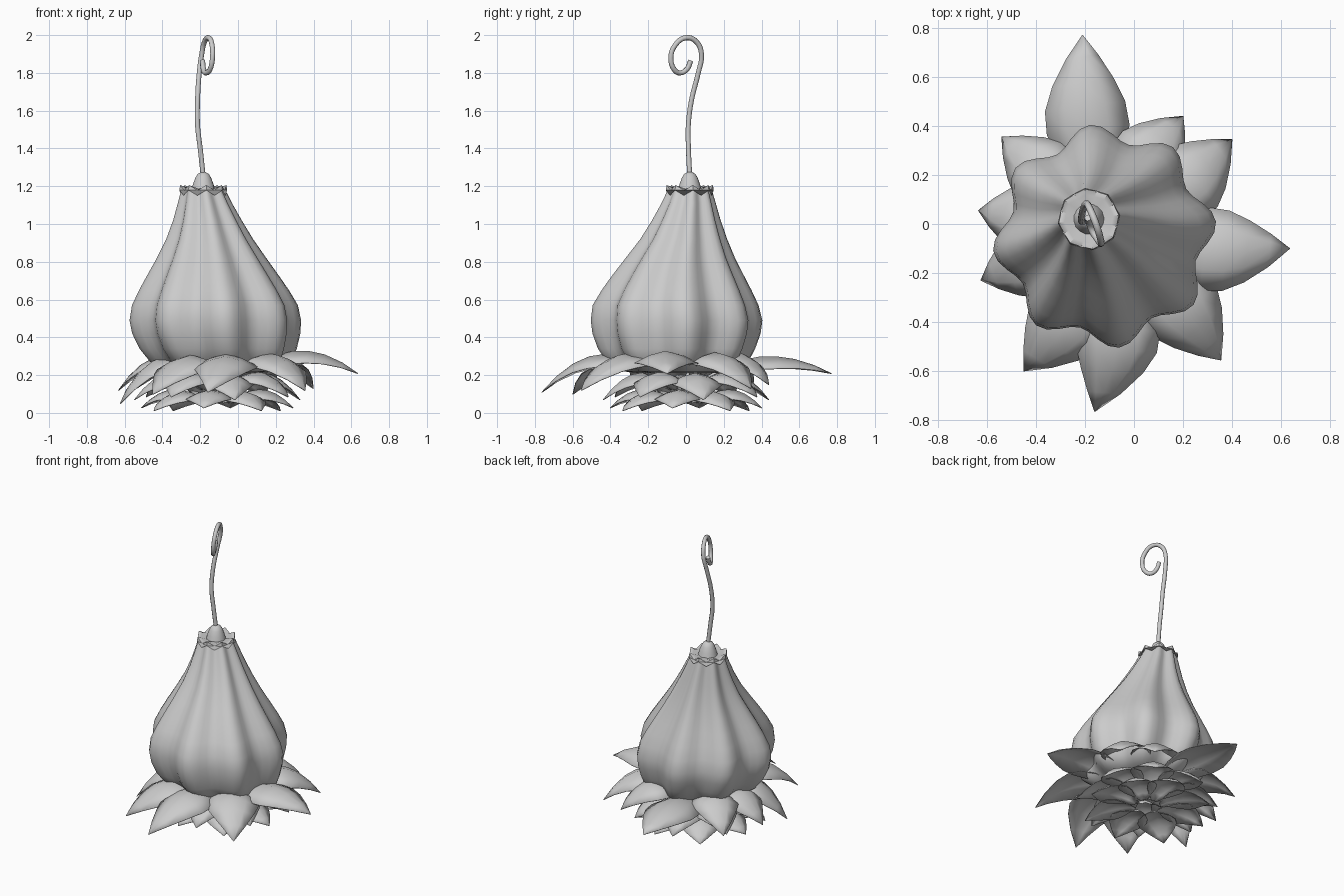
import bpy, math
from math import sin, cos, pi
from mathutils import Vector

if "Cube" in bpy.data.objects:
    bpy.data.objects.remove(bpy.data.objects["Cube"])


def make_mesh(name, verts, faces, angle=40):
    me = bpy.data.meshes.new(name)
    me.from_pydata([tuple(v) for v in verts], [], faces)
    me.update()
    ob = bpy.data.objects.new(name, me)
    bpy.context.collection.objects.link(ob)
    bpy.context.view_layer.objects.active = ob
    ob.select_set(True)
    bpy.ops.object.shade_smooth_by_angle(angle=math.radians(angle))
    ob.select_set(False)
    return ob


def loft(name, rings, seg, shape, angle=40):
    """rings: (z, centre x, centre y, radius); shape(angle, ring index) -> radius factor, z offset"""
    verts, faces = [], []
    for i, (z, cx, cy, r) in enumerate(rings):
        for j in range(seg):
            a = 2 * pi * j / seg
            k, dz = shape(a, i)
            a += math.radians(7.5)
            verts.append((cx + r * k * cos(a), cy + r * k * sin(a), z + dz))
    for i in range(len(rings) - 1):
        for j in range(seg):
            n = (j + 1) % seg
            faces.append((i * seg + j, i * seg + n, (i + 1) * seg + n, (i + 1) * seg + j))
    faces.append(tuple(reversed(range(seg))))
    faces.append(tuple(range((len(rings) - 1) * seg, len(rings) * seg)))
    return make_mesh(name, verts, faces, angle)


# Ribbed bell body with eight soft lobes
body = [
    (0.21, -0.09, -0.04, 0.20), (0.22, -0.09, -0.04, 0.30), (0.27, -0.09, -0.045, 0.378),
    (0.34, -0.105, -0.05, 0.42), (0.42, -0.115, -0.05, 0.449), (0.49, -0.12, -0.05, 0.458),
    (0.57, -0.122, -0.055, 0.443), (0.65, -0.127, -0.05, 0.40), (0.73, -0.133, -0.042, 0.35),
    (0.82, -0.14, -0.03, 0.292), (0.92, -0.15, -0.012, 0.232), (1.02, -0.162, 0.002, 0.183),
    (1.11, -0.175, 0.014, 0.145), (1.18, -0.184, 0.02, 0.118),
]
loft("bell_body", body, 64, lambda a, i: (0.92 + 0.08 * cos(8 * a), 0), 60)

# Collar round the neck with eight low points
tx, ty = -0.184, 0.02
collar = [(1.165, tx, ty, 0.124), (1.192, tx, ty, 0.12), (1.192, tx, ty, 0.098), (1.18, tx, ty, 0.05)]
loft("neck_collar", collar, 16,
     lambda a, i: (1 + 0.03 * cos(8 * a), (0.014, 0.014, 0.006, 0)[i] * cos(8 * a)), 25)

# Knob under the stem
knob = [(1.17, tx, ty, 0.065), (1.21, tx, ty, 0.055), (1.245, tx, ty, 0.042),
        (1.265, tx, ty, 0.03), (1.275, tx, ty, 0.012)]
loft("knob", knob, 16, lambda a, i: (1, 0))

# Curled stem
path = [(-.184, .02, 1.25), (-.20, .013, 1.4), (-.214, .012, 1.52), (-.214, .03, 1.66),
        (-.205, .065, 1.80), (-.192, .082, 1.90), (-.177, .055, 1.965), (-.155, 0, 1.986),
        (-.138, -.055, 1.95), (-.135, -.08, 1.88), (-.15, -.06, 1.815), (-.17, -.03, 1.80),
        (-.183, .005, 1.82), (-.188, .025, 1.865)]
cu = bpy.data.curves.new("stem", "CURVE")
cu.dimensions = "3D"
cu.bevel_depth = 0.014
cu.bevel_resolution = 2
cu.resolution_u = 4
cu.use_fill_caps = True
sp = cu.splines.new("BEZIER")
sp.bezier_points.add(len(path) - 1)
for p, co in zip(sp.bezier_points, path):
    p.co = co
    p.handle_left_type = p.handle_right_type = "AUTO"
bpy.context.collection.objects.link(bpy.data.objects.new("stem", cu))


# Arched pointed leaf running from near the centre to its tip
def leaf(name, centre, tip, root_z, arch, width, start=0.12, sway=0):
    tip, c = Vector(tip), Vector((centre[0], centre[1], root_z))
    d = Vector((tip.x - c.x, tip.y - c.y, 0)).normalized()
    side = Vector((-d.y, d.x, 0))
    root = c + d * start
    prof = [(0, .15), (.12, .45), (.28, .82), (.44, 1), (.58, .97), (.72, .75), (.87, .40), (1, 0.01)]
    verts, faces = [], []
    for t, w in prof:
        mid = root.lerp(tip, t) + Vector((0, 0, arch * 4 * t * (1 - t))) + side * (sway * 4 * t * (1 - t))
        for s in (-1, -.5, 0, .5, 1):
            drop = 0.065 * w * abs(s) ** 1.5 * width / .34
            verts.append(mid + side * (s * w * width / 2) - Vector((0, 0, drop)))
    for i in range(len(prof) - 1):
        for j in range(4):
            a = i * 5 + j
            faces.append((a, a + 5, a + 6, a + 1))
    ob = make_mesh(name, verts, faces, 50)
    m = ob.modifiers.new("thickness", "SOLIDIFY")
    m.thickness = 0.004


# Upper ring: individual leaf tips, arch, width and sideways bend
upper = [(-.21, .77, .21, .10, .34, .03), (.635, -.10, .21, .13, .34, -.035),
         (.355, -.555, .12, .16, .34, .02), (-.16, -.765, .11, .16, .34, .07),
         (-.45, -.60, .10, .16, .34, .05), (-.625, -.23, .05, .17, .30, 0),
         (-.635, .055, .12, .14, .30, 0), (-.54, .355, .13, .15, .30, 0),
         (.20, .44, .15, .15, .30, .03), (.40, .345, .13, .16, .32, -.03)]
for n, (x, y, z, arch, w, sway) in enumerate(upper):
    leaf(f"upper_leaf_{n}", (-.10, -.03), (x, y, z), .19, arch, w, sway=sway)

# Middle and lower rings, staggered
for ring, count, reach, tip_z, root_z, arch, turn, w in (
        ("middle", 8, .45, .07, .13, .11, 12, .28), ("lower", 8, .41, .012, .06, .08, 35, .25)):
    for n in range(count):
        a = math.radians(turn) + 2 * pi * n / count
        tip = (-.11 + reach * cos(a), reach * sin(a), tip_z + .015 * (n % 2))
        leaf(f"{ring}_leaf_{n}", (-.11, 0), tip, root_z, arch, w, .08)
